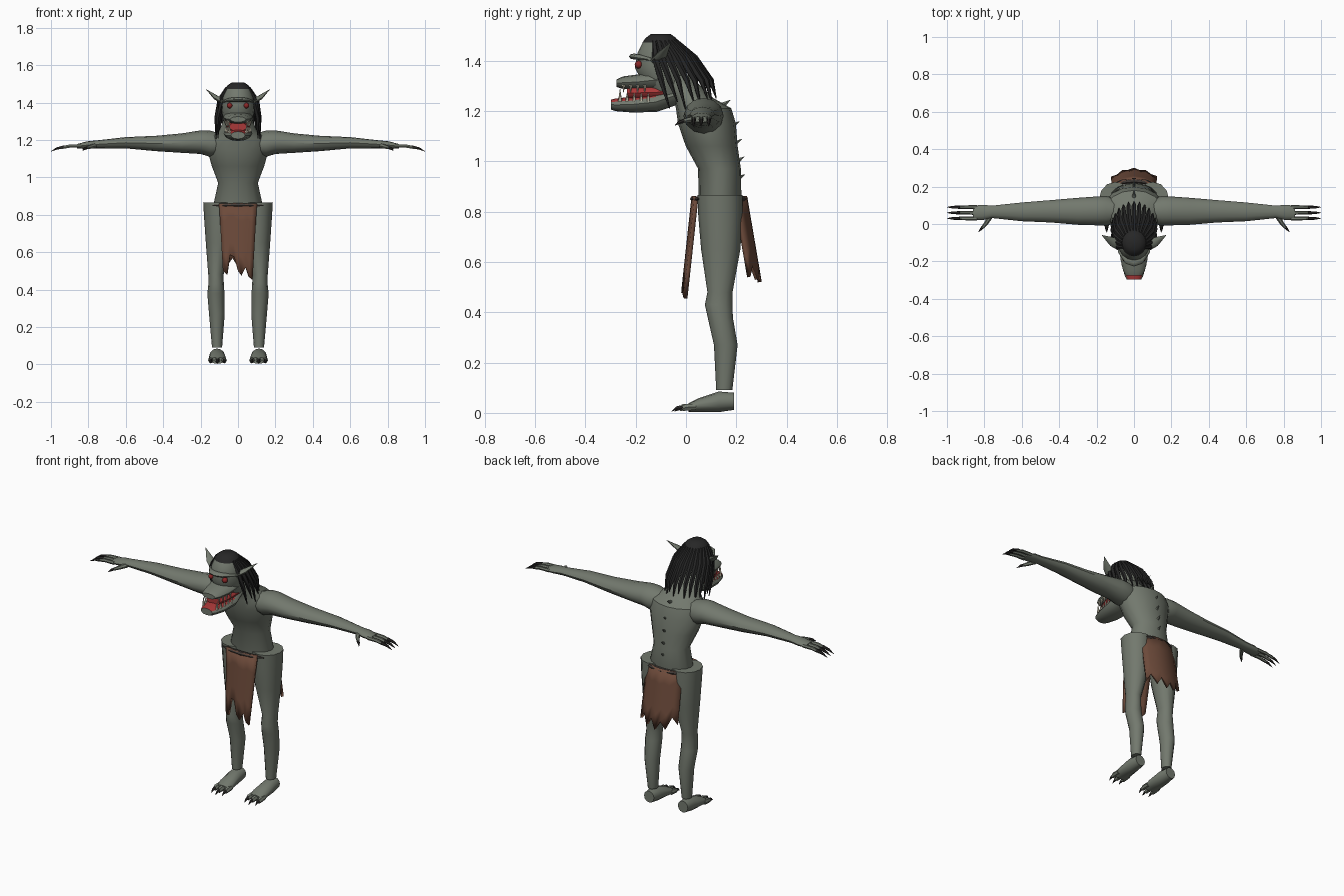
import bpy, bmesh
from math import sin, cos, pi, radians
from mathutils import Vector, Matrix

cube = bpy.data.objects.get("Cube")
if cube:
    bpy.data.objects.remove(cube)


def material(name, r, g, b):
    m = bpy.data.materials.new(name)
    m.use_nodes = True
    m.diffuse_color = (r, g, b, 1)
    bsdf = m.node_tree.nodes["Principled BSDF"]
    bsdf.inputs["Base Color"].default_value = (r, g, b, 1)
    bsdf.inputs["Roughness"].default_value = 0.8
    return m


SKIN = material("grey_green_skin", .17, .19, .155)
HAIR = material("black_hair", .02, .02, .02)
CLAW = material("dark_claw", .025, .023, .022)
CLOTH = material("brown_cloth", .15, .068, .042)
CORD = material("dark_cord", .055, .045, .04)
MOUTH = material("red_mouth", .4, .04, .04)
EYE = material("red_eye", .25, .02, .02)
TOOTH = material("ivory_tooth", .68, .62, .48)
made = []


def finish(name, bm, mat):
    """Turn a bmesh into a named object with one material."""
    bmesh.ops.recalc_face_normals(bm, faces=bm.faces)
    me = bpy.data.meshes.new(name)
    bm.to_mesh(me)
    bm.free()
    me.materials.append(mat)
    ob = bpy.data.objects.new(name, me)
    bpy.context.collection.objects.link(ob)
    made.append(ob)
    return ob


def bridge(name, rings, mat):
    """Skin a list of point rings and cap both ends."""
    bm = bmesh.new()
    loops = [[bm.verts.new(p) for p in ring] for ring in rings]
    n = len(loops[0])
    for a, b in zip(loops, loops[1:]):
        for i in range(n):
            j = (i + 1) % n
            bm.faces.new((a[i], a[j], b[j], b[i]))
    bm.faces.new(loops[0])
    bm.faces.new(loops[-1])
    return finish(name, bm, mat)


def loft(name, axis, rows, mat=SKIN, sides=12):
    """Each row: place on axis, two centre coordinates, two radii."""
    rings = []
    for t, cu, cv, ru, rv in rows:
        ring = []
        for k in range(sides):
            a = 2 * pi * k / sides
            p = [cu + ru * cos(a), cv + rv * sin(a)]
            p.insert("XYZ".index(axis), t)
            ring.append(p)
        rings.append(ring)
    return bridge(name, rings, mat)


def tube(name, points, radii, mat, sides=6, flat=1):
    """Tapered tube along a path."""
    pts = [Vector(p) for p in points]
    rings = []
    for i, p in enumerate(pts):
        d = pts[min(i + 1, len(pts) - 1)] - pts[max(i - 1, 0)]
        q = d.to_track_quat("Z", "Y")
        angles = [2 * pi * k / sides for k in range(sides)]
        rings.append([p + q @ Vector((cos(a) * radii[i], sin(a) * radii[i] * flat, 0))
                      for a in angles])
    return bridge(name, rings, mat)


def pair(ob):
    """Name a part left and add its mirrored right twin."""
    base = ob.name
    ob.name = "left_" + base
    me = ob.data.copy()
    me.transform(Matrix.Scale(-1, 4, (1, 0, 0)))
    me.flip_normals()
    twin = bpy.data.objects.new("right_" + base, me)
    bpy.context.collection.objects.link(twin)
    made.append(twin)


# Torso and neck
loft("torso", "Z", [
    (.76, 0, .14, .09, .06), (.86, 0, .135, .13, .085), (.97, 0, .133, .106, .085),
    (1.06, 0, .102, .14, .103), (1.15, 0, .083, .165, .115), (1.21, 0, .07, .155, .11),
    (1.25, 0, .03, .1, .08), (1.34, 0, -.05, .065, .065)], sides=16)

# Legs and feet
pair(loft("leg", "Z", [
    (.09, .112, .152, .027, .032), (.27, .113, .158, .042, .047),
    (.38, .118, .136, .046, .05), (.43, .117, .13, .041, .055),
    (.48, .118, .135, .041, .05), (.65, .103, .138, .069, .078),
    (.78, .098, .137, .083, .088), (.865, .1, .135, .086, .09)]))
pair(loft("foot", "Y", [
    (.19, .112, .046, .033, .034), (.13, .112, .044, .042, .041),
    (.05, .11, .031, .047, .027), (.01, .11, .021, .042, .017)]))
for i in range(3):
    x = .074 + .036 * i
    y = -.012 if i == 1 else 0
    pair(tube("toe_%d" % i, [(x, .04, .024), (x, y, .022), (x, y - .015, .015)],
              [.014, .015, .01], SKIN))
    pair(tube("toe_claw_%d" % i, [(x, y - .005, .022), (x, y - .025, .019), (x, y - .045, .006)],
              [.01, .008, .001], CLAW))

# Arms, hands and fingers
pair(loft("arm", "X", [
    (.08, .07, 1.175, .06, .055), (.15, .07, 1.18, .08, .07), (.2, .07, 1.188, .077, .063),
    (.3, .068, 1.183, .072, .052), (.44, .068, 1.181, .06, .041),
    (.6, .065, 1.185, .05, .03), (.76, .065, 1.176, .033, .021),
    (.81, .062, 1.172, .041, .02), (.86, .06, 1.166, .037, .012)]))
for i in range(3):
    y = .03 + .03 * i
    pair(tube("finger_%d" % i, [(.84, y, 1.168), (.9, y, 1.167), (.95, y, 1.157)],
              [.011, .01, .008], SKIN))
    pair(tube("finger_claw_%d" % i, [(.93, y, 1.163), (.97, y, 1.154), (1, y, 1.138)],
              [.009, .007, .001], CLAW))
pair(tube("thumb", [(.765, .045, 1.17), (.79, .005, 1.163), (.81, -.02, 1.157)],
          [.014, .011, .008], SKIN))
pair(tube("thumb_claw", [(.803, -.01, 1.16), (.818, -.027, 1.154), (.832, -.043, 1.143)],
          [.008, .007, .001], CLAW))

# Head, snout and jaw
loft("skull", "Z", [
    (1.26, 0, -.07, .06, .06), (1.31, 0, -.085, .08, .085), (1.37, 0, -.1, .089, .103),
    (1.43, 0, -.1, .085, .093), (1.475, 0, -.1, .066, .07), (1.49, 0, -.1, .05, .055)], sides=16)
loft("hair_cap", "Z", [(1.472, 0, -.1, .069, .073), (1.49, 0, -.1, .058, .06),
                       (1.506, 0, -.1, .035, .038)], HAIR, 16)
loft("snout", "Y", [
    (-.1, 0, 1.325, .08, .045), (-.19, 0, 1.315, .072, .03),
    (-.25, 0, 1.312, .058, .025), (-.276, 0, 1.31, .042, .015)])
jaw = loft("lower_jaw", "Y", [
    (-.04, 0, 1.262, .062, .04), (-.12, 0, 1.235, .077, .04), (-.22, 0, 1.225, .066, .031),
    (-.28, 0, 1.224, .048, .025), (-.297, 0, 1.225, .038, .02)])
jaw.data.materials.append(MOUTH)
for f in jaw.data.polygons:
    if f.normal.z > .6 and f.center.y < -.12:
        f.material_index = 1
loft("mouth_lining", "Y", [(-.08, 0, 1.275, .066, .035), (-.18, 0, 1.272, .062, .03),
                           (-.235, 0, 1.27, .046, .026)], MOUTH)

# Brow, eyes and ears
loft("brow", "X", [
    (-.085, -.14, 1.405, .012, .005), (-.045, -.19, 1.414, .022, .011),
    (0, -.205, 1.416, .022, .012), (.045, -.19, 1.414, .022, .011),
    (.085, -.14, 1.405, .012, .005)], sides=8)
bm = bmesh.new()
bmesh.ops.create_icosphere(bm, subdivisions=2, radius=.016,
                           matrix=Matrix.Translation((.045, -.188, 1.384)))
pair(finish("eye", bm, EYE))
pair(tube("ear", [(.07, -.115, 1.4), (.115, -.095, 1.425), (.172, -.06, 1.472)],
          [.03, .025, .001], SKIN, 8, .5))

# Teeth along both jaws, with bigger front tusks
for i in range(5):
    y = -.15 - .028 * i
    x = .064 - .005 * i
    big = .042 if i == 4 else .026
    pair(tube("lower_tooth_%d" % i, [(x, y, 1.238), (x + .002, y, 1.245 + big)],
              [.008, .001], TOOTH))
    if i < 4:
        pair(tube("upper_tooth_%d" % i, [(x, y - .014, 1.303), (x, y - .014, 1.272)],
                  [.007, .001], TOOTH))

# Hair strands fanning over the back and sides
count = 17
for i in range(count):
    a = radians(-115 + 230 * i / (count - 1))
    s, c = sin(a), cos(a)
    low = 1.25 - .045 * abs(s) + .03 * (i % 2)
    tube("hair_strand_%d" % i, [
        (.06 * s, -.1 + .06 * c, 1.478), (.1 * s, -.075 + .11 * c, 1.41),
        (.115 * s, -.04 + .14 * c, 1.32), (.118 * s, -.01 + .13 * c, low)],
        [.009, .014, .012, .002], HAIR, 5)

# Spine spikes
for i, (y, z) in enumerate([(.155, 1.225), (.19, 1.14), (.2, 1.07), (.21, 1), (.212, .93)]):
    tube("spine_spike_%d" % i, [(0, y - .015, z - .005), (0, y + .022, z + .018)],
         [.014, .001], SKIN)


def cloth(name, width_top, width_low, y_top, y_low, bow, hem):
    """Hanging panel with a ragged hem, bowed towards its sides."""
    bm = bmesh.new()
    rows, top, n = 5, .86, len(hem)
    grid = []
    for r in range(rows):
        t = r / (rows - 1)
        line = []
        for i, low in enumerate(hem):
            u = 2 * i / (n - 1) - 1
            z = top + (low - top) * t
            drop = (top - z) / (top - min(hem))
            x = u * (width_top + (width_low - width_top) * drop)
            y = y_top + (y_low - y_top) * drop - bow * u * u
            line.append(bm.verts.new((x, y, z)))
        grid.append(line)
    for a, b in zip(grid, grid[1:]):
        for i in range(n - 1):
            bm.faces.new((a[i], a[i + 1], b[i + 1], b[i]))
    ob = finish(name, bm, CLOTH)
    mod = ob.modifiers.new("thickness", "SOLIDIFY")
    mod.thickness = .016
    mod.offset = 0


# Loincloth panels and the cords that hold them
cloth("front_cloth", .1, .076, .03, -.014, -.012,
      [.5, .48, .585, .575, .5, .475, .52, .47, .455])
cloth("back_cloth", .115, .12, .235, .293, .04,
      [.56, .6, .53, .57, .52, .58, .53, .59, .54])
for name, y, bend in (("front_cord", .03, .02), ("back_cord", .232, -.03)):
    tube(name, [(u * .135, y + bend * u * u, .85) for u in (-1, -.5, 0, .5, 1)],
         [.003, .012, .014, .012, .003], CORD)

# Smooth shading with sharp edges kept
bpy.ops.object.select_all(action="DESELECT")
for ob in made:
    ob.select_set(True)
bpy.context.view_layer.objects.active = made[0]
bpy.ops.object.shade_smooth_by_angle(angle=radians(40))
